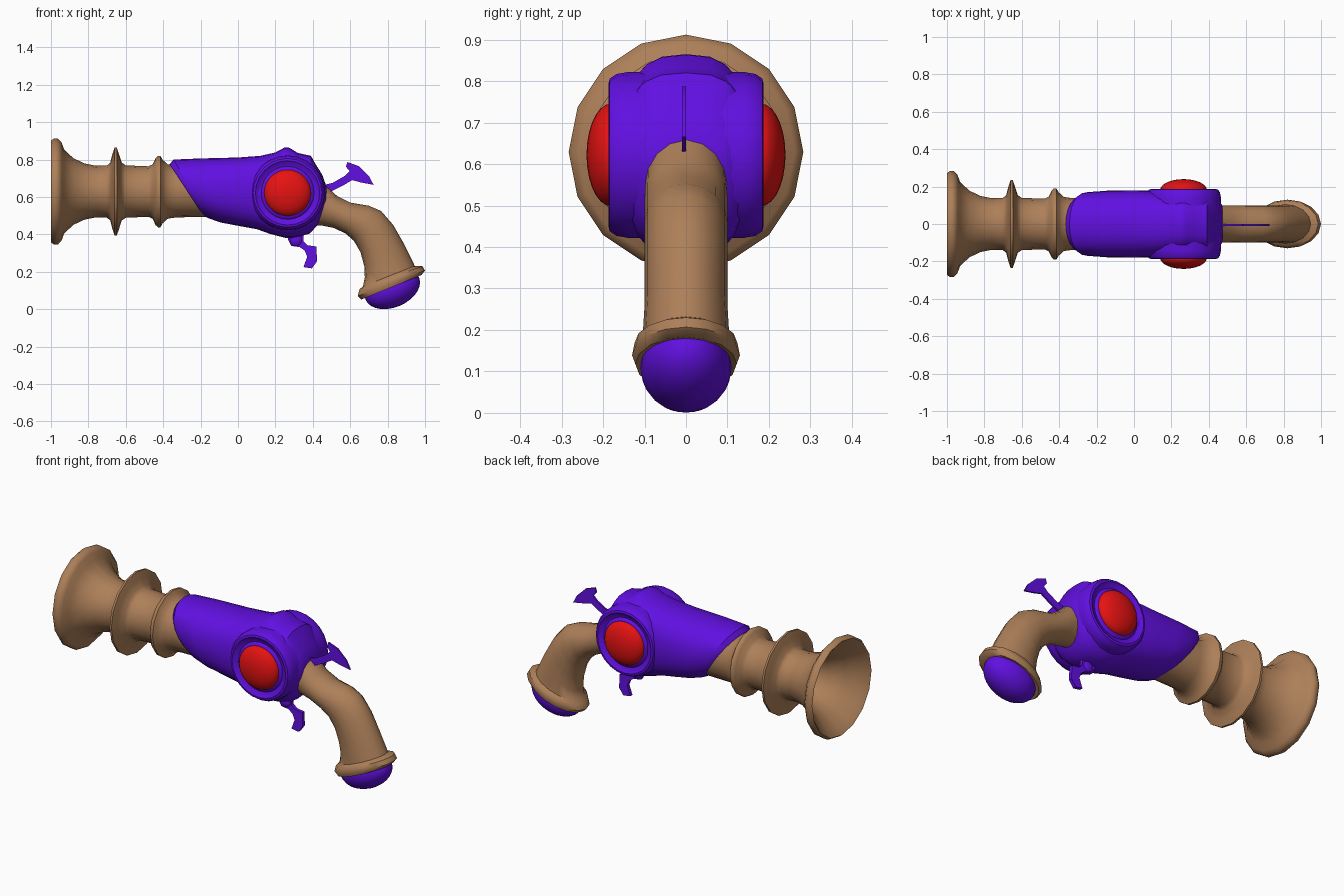
import bpy, bmesh, math
from mathutils import Vector


def material(name, rgb):
    m = bpy.data.materials.new(name)
    m.diffuse_color = (*rgb, 1)
    return m


BROWN = material("brown", (0.42, 0.215, 0.10))
PURPLE = material("purple", (0.12, 0.005, 0.75))
RED = material("red", (0.80, 0.006, 0.006))


def finish(bm, name, mat, angle=40):
    bmesh.ops.recalc_face_normals(bm, faces=bm.faces)
    me = bpy.data.meshes.new(name)
    bm.to_mesh(me)
    bm.free()
    ob = bpy.data.objects.new(name, me)
    bpy.context.collection.objects.link(ob)
    me.materials.append(mat)
    bpy.ops.object.select_all(action='DESELECT')
    ob.select_set(True)
    bpy.context.view_layer.objects.active = ob
    bpy.ops.object.shade_smooth_by_angle(angle=math.radians(angle))
    return ob


def loft(name, rings, mat, angle=40):
    """Skin a list of equal-sized point rings and cap both ends."""
    bm = bmesh.new()
    loops = [[bm.verts.new(p) for p in ring] for ring in rings]
    n = len(loops[0])
    for a, b in zip(loops, loops[1:]):
        for i in range(n):
            j = (i + 1) % n
            bm.faces.new((a[i], a[j], b[j], b[i]))
    bm.faces.new(loops[0])
    bm.faces.new(loops[-1])
    return finish(bm, name, mat, angle)


def section(tx, tz, bx, bz, w, n=16, power=2.0):
    """Rounded section spanned by a top point, a bottom point and a half width."""
    top, bot = Vector((tx, 0, tz)), Vector((bx, 0, bz))
    mid, half = (top + bot) / 2, (top - bot) / 2
    pts = []
    for i in range(n):
        a = 2 * math.pi * i / n
        c, s = math.cos(a), math.sin(a)
        c = math.copysign(abs(c) ** (2 / power), c)
        s = math.copysign(abs(s) ** (2 / power), s)
        pts.append(mid + half * c + Vector((0, w * s, 0)))
    return pts


def plate(name, outline, thickness, y, mat):
    """Flat part cut from an x-z outline."""
    loft(name, [[(x, y + s * thickness / 2, z) for x, z in outline]
                for s in (-1, 1)], mat, 30)


def ellipsoid(name, centre, size, tilt, mat):
    bm = bmesh.new()
    bmesh.ops.create_uvsphere(bm, u_segments=24, v_segments=14, radius=1)
    ob = finish(bm, name, mat, 60)
    ob.location, ob.scale = centre, size
    ob.rotation_euler = (0, tilt, 0)


# Barrel: bell mouth and two collars, hollow from the front (x, radius)
AXIS = 0.629
barrel = [(-0.45, 0.09), (-0.72, 0.11), (-0.82, 0.135), (-0.90, 0.18),
          (-0.96, 0.235), (-0.99, 0.26), (-1.0, 0.272), (-0.985, 0.283),
          (-0.962, 0.283), (-0.943, 0.262), (-0.93, 0.225), (-0.88, 0.178),
          (-0.82, 0.15), (-0.76, 0.138), (-0.70, 0.14), (-0.683, 0.155),
          (-0.672, 0.20), (-0.66, 0.235), (-0.648, 0.235), (-0.636, 0.20),
          (-0.622, 0.155), (-0.60, 0.14), (-0.48, 0.135), (-0.457, 0.145),
          (-0.44, 0.18), (-0.428, 0.191), (-0.415, 0.191), (-0.403, 0.17),
          (-0.375, 0.145), (-0.33, 0.138), (-0.10, 0.135)]
loft("barrel", [section(x, AXIS + r, x, AXIS - r, r) for x, r in barrel], BROWN, 50)

# Body shell: slanted hood at the front, boxier rounded block at the back
body = [(-0.33, 0.765, -0.15, 0.515, 0.138, 2.1), (-0.365, 0.775, -0.185, 0.50, 0.153, 2.1),
        (-0.345, 0.80, -0.155, 0.485, 0.17, 2.2), (-0.20, 0.806, -0.09, 0.463, 0.178, 2.3),
        (0.0, 0.811, 0.0, 0.446, 0.18, 2.4), (0.12, 0.82, 0.10, 0.428, 0.177, 2.5),
        (0.20, 0.838, 0.17, 0.403, 0.165, 2.6), (0.25, 0.865, 0.25, 0.382, 0.158, 2.7),
        (0.275, 0.863, 0.29, 0.38, 0.156, 2.8), (0.32, 0.835, 0.335, 0.39, 0.156, 2.8),
        (0.39, 0.82, 0.385, 0.405, 0.156, 2.8), (0.412, 0.78, 0.425, 0.45, 0.15, 2.7),
        (0.45, 0.72, 0.45, 0.50, 0.128, 2.5), (0.473, 0.655, 0.47, 0.56, 0.10, 2.3)]
loft("body_shell", [section(*r[:5], n=24, power=r[5]) for r in body], PURPLE)

# Round side bosses with raised rims, one lathe running right through the body
half = [(0.001, 0.180), (0.126, 0.184), (0.134, 0.180), (0.142, 0.172), (0.158, 0.177),
        (0.172, 0.187), (0.184, 0.184), (0.195, 0.168), (0.20, 0.14)]
profile = half + [(r, -y) for r, y in reversed(half)]
loft("side_bosses",
     [[(0.265 + r * math.cos(k * math.pi / 12), y, 0.622 + r * math.sin(k * math.pi / 12))
       for k in range(24)] for r, y in profile], PURPLE)

# Red domes on both sides
for side, label in ((-1, "front"), (1, "back")):
    ellipsoid("red_dome_" + label, (0.265, side * 0.18, 0.622), (0.126, 0.06, 0.124), 0, RED)

# Curved grip ending in a flared rim
grip = [(0.40, 0.715, 0.38, 0.45, 0.09), (0.465, 0.665, 0.45, 0.447, 0.098),
        (0.53, 0.605, 0.51, 0.435, 0.10), (0.60, 0.570, 0.575, 0.405, 0.10),
        (0.70, 0.553, 0.62, 0.365, 0.10), (0.765, 0.525, 0.655, 0.305, 0.10),
        (0.83, 0.45, 0.675, 0.23, 0.10), (0.89, 0.345, 0.678, 0.17, 0.10),
        (0.945, 0.232, 0.668, 0.122, 0.105), (0.985, 0.23, 0.650, 0.107, 0.124),
        (1.0, 0.207, 0.640, 0.07, 0.13), (0.982, 0.183, 0.660, 0.052, 0.122),
        (0.95, 0.178, 0.70, 0.072, 0.10)]
loft("grip", [section(*r) for r in grip], BROWN, 50)

# Purple end cap of the grip
ellipsoid("grip_cap", (0.825, 0, 0.11), (0.155, 0.11, 0.10), -0.39, PURPLE)

# Hammer
plate("hammer", [(0.44, 0.61), (0.49, 0.625), (0.565, 0.663), (0.61, 0.69), (0.66, 0.677),
                 (0.725, 0.665), (0.70, 0.712), (0.645, 0.765), (0.585, 0.787),
                 (0.577, 0.762), (0.597, 0.738), (0.57, 0.712), (0.505, 0.675),
                 (0.44, 0.66)], 0.01, -0.005, PURPLE)

# Trigger with its pivot
plate("trigger", [(0.27, 0.41), (0.268, 0.37), (0.285, 0.338), (0.33, 0.332), (0.357, 0.313),
                  (0.37, 0.28), (0.35, 0.225), (0.395, 0.218), (0.422, 0.255),
                  (0.42, 0.335), (0.372, 0.342), (0.35, 0.362), (0.35, 0.41)],
      0.02, 0, PURPLE)
ellipsoid("trigger_pivot", (0.31, 0, 0.37), (0.035, 0.022, 0.035), 0, PURPLE)
